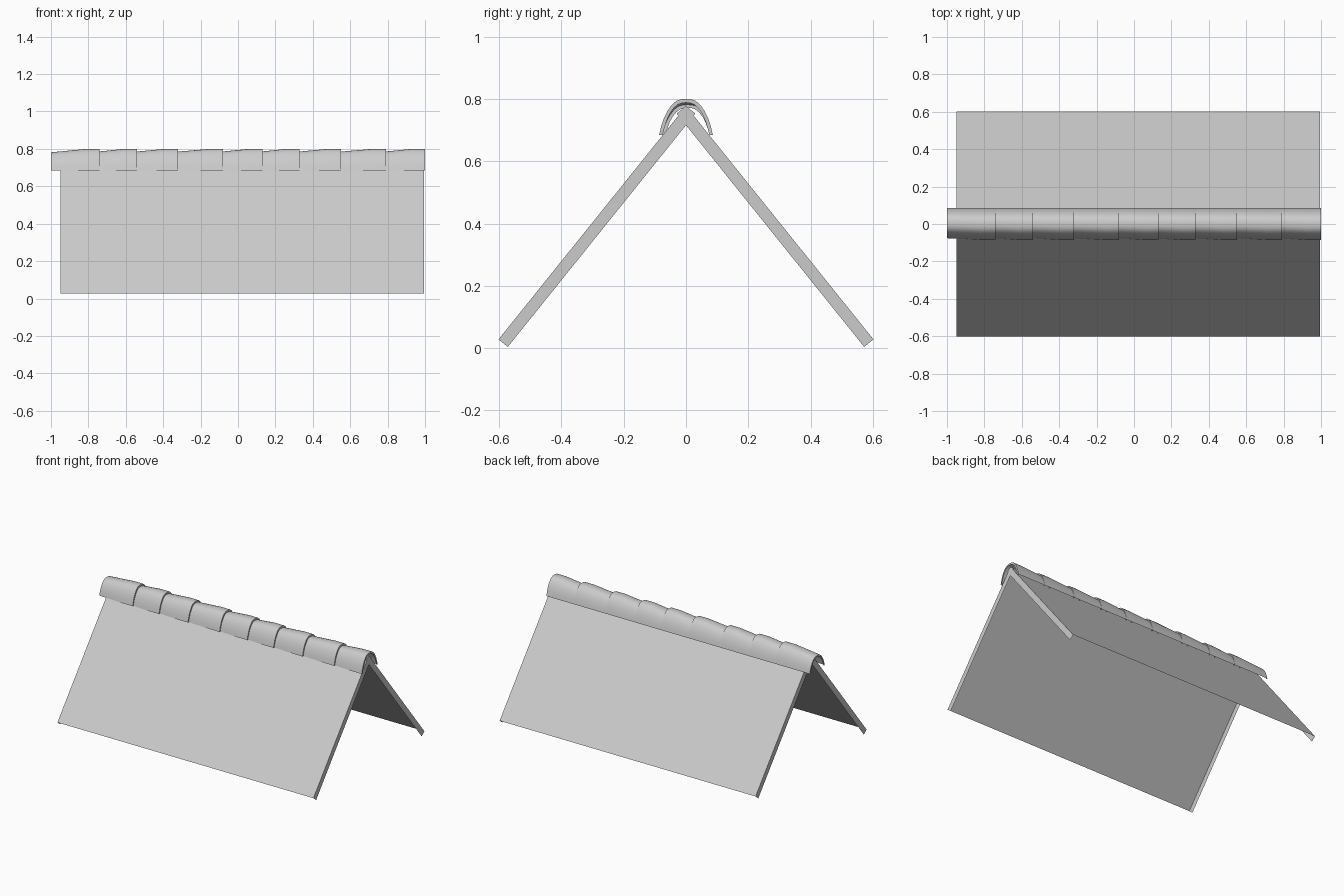
import bpy, math

if "Cube" in bpy.data.objects:
    bpy.data.objects.remove(bpy.data.objects["Cube"])

def make_mesh(name, verts, faces):
    me = bpy.data.meshes.new(name)
    me.from_pydata(verts, [], faces)
    me.update()
    ob = bpy.data.objects.new(name, me)
    bpy.context.collection.objects.link(ob)
    return ob

# Roof slabs: outer sheet with two end caps, open underneath and at the eave
def roof_slab(name, side):
    section = [(-0.602, 0.028), (-0.572, 0.004), (0.03, 0.753), (0.0, 0.777)]
    verts = [(x, side * y, z) for x in (-0.95, 0.994) for y, z in section]
    faces = [(3, 2, 1, 0), (4, 5, 6, 7), (0, 4, 7, 3)]
    if side < 0:  # mirrored to the back
        faces = [f[::-1] for f in faces]
    return make_mesh(name, verts, faces)

roof_slab("front_roof_slab", 1)
roof_slab("back_roof_slab", -1)

# Ridge tile cross-section: half arches, height measured from the tile's foot
FOOT = 0.685
OUTER = [(0.086, 0.0), (0.080, 0.026), (0.071, 0.053), (0.060, 0.076),
         (0.046, 0.096), (0.031, 0.109), (0.015, 0.114)]
INNER = [(0.075, 0.0), (0.069, 0.023), (0.061, 0.048), (0.051, 0.069),
         (0.039, 0.086), (0.026, 0.097), (0.013, 0.102)]

def arch(half, top):
    return half + [(0.0, top)] + [(-y, z) for y, z in reversed(half)]

# Open-bottomed tile: outer skin plus a rim at each end
def ridge_tile(name, x0, x1):
    outer, inner = arch(OUTER, 0.115), arch(INNER, 0.103)
    n = len(outer)
    # (x, sideways shift, width scale, height scale): taper, then a straight lip
    stations = [(x0, 0.005, 0.94, 0.84), (x1 - 0.07, 0, 1, 1), (x1, 0, 1, 1)]

    def ring(loop, station):
        x, dy, sy, sz = station
        return [(x, y * sy + dy, FOOT + z * sz) for y, z in loop]

    verts = [v for s in stations for v in ring(outer, s)]
    verts += ring(inner, stations[0]) + ring(inner, stations[-1])
    faces = []
    for i in range(n - 1):
        for a in (0, n):  # skin
            faces.append((a + i, a + i + 1, a + n + i + 1, a + n + i)[::-1])
        faces.append((i, i + 1, 3 * n + i + 1, 3 * n + i))  # small end rim
        faces.append((2 * n + i, 4 * n + i, 4 * n + i + 1, 2 * n + i + 1)[::1])
    ob = make_mesh(name, verts, [f[::-1] if k % 4 > 1 else f for k, f in enumerate(faces)])
    bpy.ops.object.select_all(action='DESELECT')
    ob.select_set(True)
    bpy.context.view_layer.objects.active = ob
    # consistent facing: skin outwards, rims along the ridge
    for p in ob.data.polygons:
        c, nrm = p.center, p.normal
        if abs(nrm.x) > 0.9:
            want = -1 if c.x < (x0 + x1) / 2 else 1
            wrong = nrm.x * want < 0
        else:
            wrong = nrm.y * c.y + nrm.z * (c.z - FOOT) < 0
        if wrong:
            p.flip()
    bpy.ops.object.shade_smooth_by_angle(angle=math.radians(35))

# Row of overlapping tiles, each tucked under its left neighbour
ends = [-1.0, -0.74, -0.54, -0.32, -0.08, 0.13, 0.33, 0.55, 0.79, 1.0]
for i in range(len(ends) - 1):
    start = ends[i] if i == 0 else ends[i] - 0.045
    ridge_tile(f"ridge_tile_{i + 1}", start, ends[i + 1])
